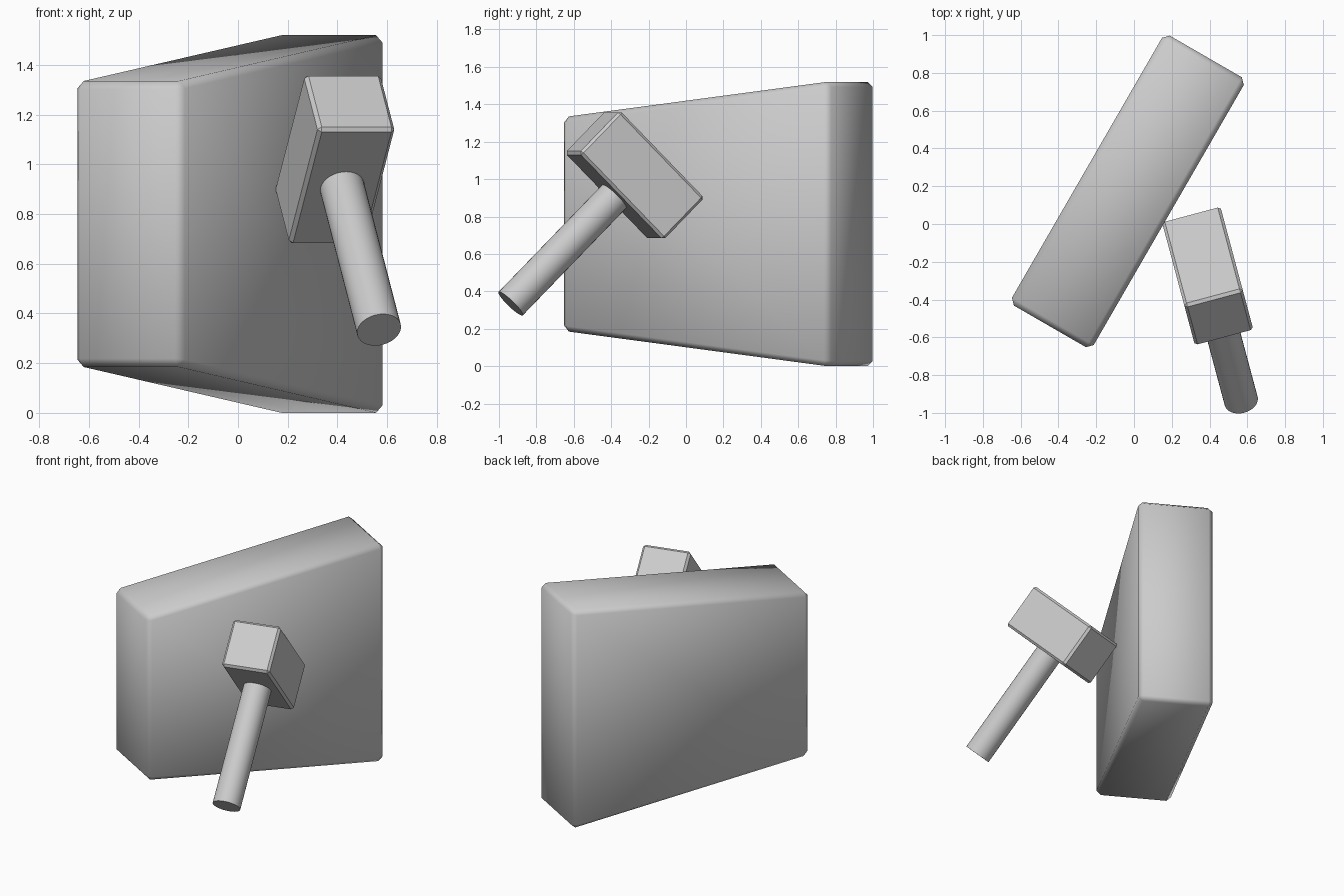
import bpy, bmesh
from math import radians
from mathutils import Matrix, Vector

if "Cube" in bpy.data.objects:
    bpy.data.objects.remove(bpy.data.objects["Cube"])


def make_object(name, bm, matrix, bevel=0, smooth_angle=None):
    mesh = bpy.data.meshes.new(name)
    bm.to_mesh(mesh)
    bm.free()
    obj = bpy.data.objects.new(name, mesh)
    bpy.context.collection.objects.link(obj)
    obj.matrix_world = matrix
    bpy.ops.object.select_all(action='DESELECT')
    obj.select_set(True)
    bpy.context.view_layer.objects.active = obj
    if bevel:
        mod = obj.modifiers.new("Bevel", 'BEVEL')
        mod.width = bevel
        mod.segments = 1
        mod.limit_method = 'ANGLE'
        bpy.ops.object.modifier_apply(modifier=mod.name)
    if smooth_angle:
        bpy.ops.object.shade_smooth_by_angle(angle=radians(smooth_angle))
    return obj


def box(size):
    bm = bmesh.new()
    bmesh.ops.create_cube(bm, size=1)
    bmesh.ops.scale(bm, vec=size, verts=bm.verts)
    return bm


# Tapered slab, taller at its back end
bm = box((1.65, 0.50, 2))
for v in bm.verts:
    v.co.z *= 0.763 if v.co.x > 0 else 0.572
make_object("slab", bm, Matrix.Translation((-0.0325, 0.1725, 0.76))
            @ Matrix.Rotation(radians(60), 4, 'Z'), 0.03, 60)

# Hammer frame: local y along the head, local z along the handle
hammer = (Matrix.Translation((0.39, -0.275, 1.02))
          @ Matrix.Rotation(radians(15), 4, 'Z')
          @ Matrix.Rotation(radians(-45), 4, 'X'))

# Hammer head
make_object("hammer_head", box((0.32, 0.66, 0.32)), hammer, 0.015)

# Hammer handle, running slightly into the head
bm = bmesh.new()
bmesh.ops.create_cone(bm, cap_ends=True, segments=32, radius1=0.09,
                      radius2=0.09, depth=0.84)
make_object("hammer_handle", bm,
            hammer @ Matrix.Translation(Vector((0, 0, -0.55))), 0, 40)
